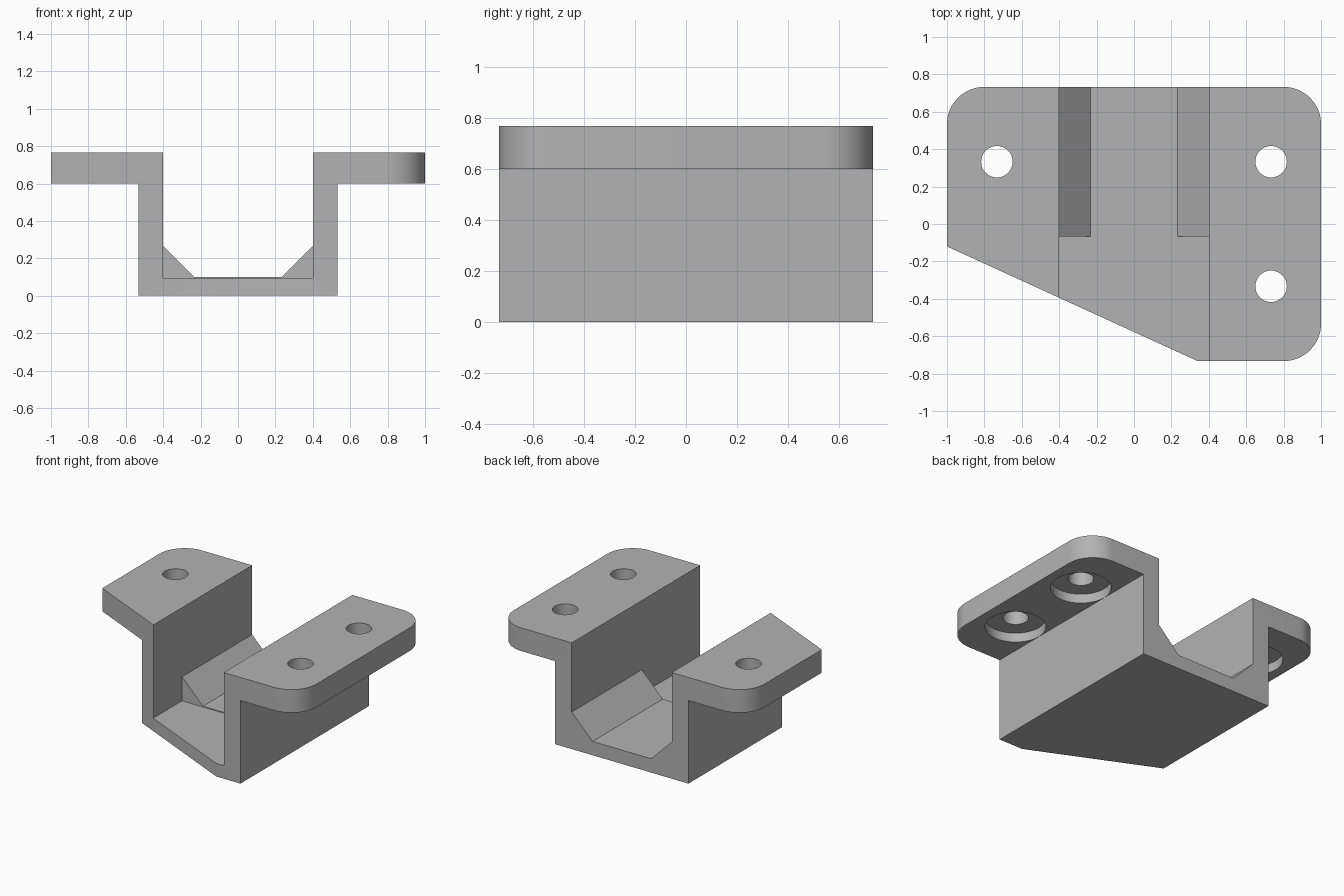
import bpy, bmesh, math
from mathutils import Vector

if "Cube" in bpy.data.objects:
    bpy.data.objects.remove(bpy.data.objects["Cube"], do_unlink=True)

HALF_Y, TOP, FLANGE_Z = 0.733, 0.767, 0.6
OUT_X, IN_X, FLOOR = 0.533, 0.4, 0.094
PAD, PAD_FRONT, BEVEL = 0.1, -0.067, 0.167
CORNER, HOLE_X, HOLE_Y = 0.2, 0.733, 0.333

grey = bpy.data.materials.new("plain_grey")
grey.use_nodes = True
colour = (0.45, 0.45, 0.45, 1)
grey.diffuse_color = colour
grey.node_tree.nodes["Principled BSDF"].inputs["Base Color"].default_value = colour


def prism(name, points, offset):
    """Closed solid made by sweeping a polygon along an offset."""
    bm = bmesh.new()
    face = bm.faces.new([bm.verts.new(p) for p in points])
    swept = bmesh.ops.extrude_face_region(bm, geom=[face])
    bmesh.ops.translate(bm, vec=Vector(offset),
                        verts=[v for v in swept["geom"] if isinstance(v, bmesh.types.BMVert)])
    bmesh.ops.recalc_face_normals(bm, faces=bm.faces)
    mesh = bpy.data.meshes.new(name)
    bm.to_mesh(mesh)
    bm.free()
    mesh.materials.append(grey)
    obj = bpy.data.objects.new(name, mesh)
    bpy.context.collection.objects.link(obj)
    return obj


def arc(cx, cy, r, z, start, sweep, steps):
    return [(cx + r * math.cos(start + sweep * i / steps),
             cy + r * math.sin(start + sweep * i / steps), z) for i in range(steps + 1)]


def cylinder(name, x, y, r, z0, z1):
    return prism(name, arc(x, y, r, z0, 0, math.tau, 48)[:-1], (0, 0, z1 - z0))


def combine(target, tool, operation):
    """Apply a boolean and discard the tool."""
    tool.hide_render = True
    mod = target.modifiers.new("combine", "BOOLEAN")
    mod.operation, mod.solver, mod.object = operation, "EXACT", tool
    bpy.context.view_layer.objects.active = target
    bpy.ops.object.modifier_apply(modifier=mod.name)
    bpy.data.objects.remove(tool, do_unlink=True)


def mirrored(half, y):
    """Right half of a section, completed across x = 0."""
    full = half + [(-x, z) for x, z in reversed(half)]
    return [(x, y, z) for x, z in full]


# Flanged channel section, swept a little past both ends
section = [(OUT_X, 0), (OUT_X, FLANGE_Z), (1.1, FLANGE_Z), (1.1, TOP), (IN_X, TOP), (IN_X, FLOOR)]
bracket = prism("channel_bracket", mirrored(section, -0.8), (0, 1.6, 0))

# Raised rear floor with sloped sides
rest = [(0.45, 0.05), (0.45, PAD + BEVEL), (IN_X, PAD + BEVEL), (IN_X - BEVEL, PAD)]
combine(bracket, prism("sloped_rest", mirrored(rest, PAD_FRONT), (0, 0.8 - PAD_FRONT, 0)), "UNION")

# Plan outline: rounded corners and a slanted front edge
cx, cy, quarter = 1 - CORNER, HALF_Y - CORNER, math.pi / 2
plan = [(-1, -0.12, -0.1), (0.34, -HALF_Y, -0.1)]
for x, y, turn in ((cx, -cy, -1), (cx, cy, 0), (-cx, cy, 1)):
    plan += arc(x, y, CORNER, -0.1, turn * quarter, quarter, 16)
combine(bracket, prism("plan_outline", plan, (0, 0, 1)), "INTERSECT")

# Screw holes with counterbores underneath
for x, y in ((HOLE_X, HOLE_Y), (HOLE_X, -HOLE_Y), (-HOLE_X, HOLE_Y)):
    combine(bracket, cylinder("screw_hole", x, y, 0.084, 0.5, 0.9), "DIFFERENCE")
    combine(bracket, cylinder("counterbore", x, y, 0.199, 0.55, FLANGE_Z + 0.067), "DIFFERENCE")

bpy.ops.object.select_all(action="DESELECT")
bracket.select_set(True)
bpy.context.view_layer.objects.active = bracket
bpy.ops.object.shade_smooth_by_angle(angle=math.radians(30))
